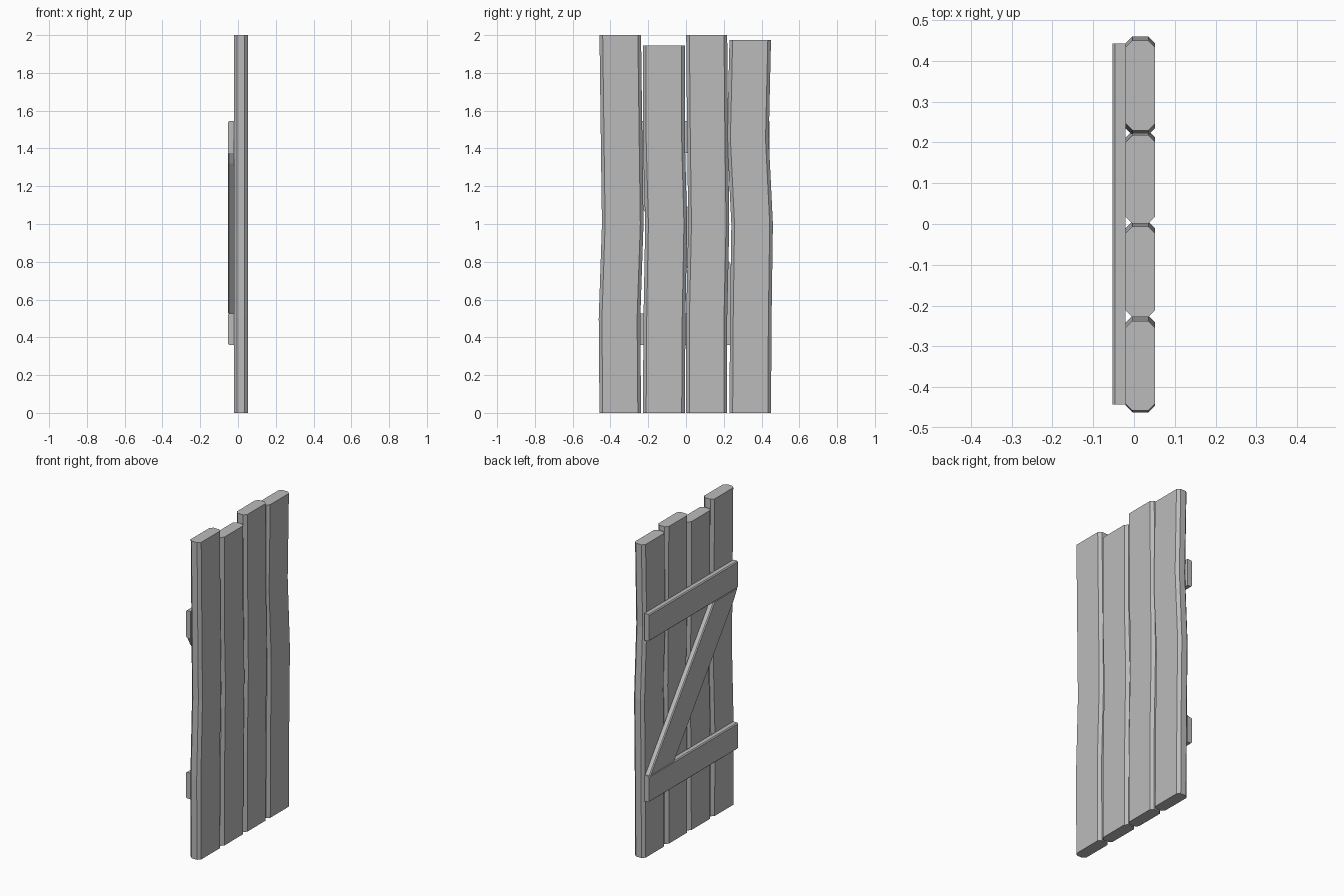
import bpy
import bmesh

cube = bpy.data.objects.get("Cube")
if cube:
    bpy.data.objects.remove(cube, do_unlink=True)

grey = bpy.data.materials.new("plain_grey")
grey.use_nodes = True
colour = (0.5, 0.5, 0.5, 1)
grey.diffuse_color = colour
grey.node_tree.nodes["Principled BSDF"].inputs["Base Color"].default_value = colour


def loft(name, rings):
    """Skin a stack of matching closed rings and cap both ends."""
    bm = bmesh.new()
    loops = [[bm.verts.new(p) for p in ring] for ring in rings]
    n = len(loops[0])
    for a, b in zip(loops, loops[1:]):
        for i in range(n):
            j = (i + 1) % n
            bm.faces.new((a[i], a[j], b[j], b[i]))
    bm.faces.new(loops[0])
    bm.faces.new(loops[-1])
    bmesh.ops.recalc_face_normals(bm, faces=bm.faces)
    mesh = bpy.data.meshes.new(name)
    bm.to_mesh(mesh)
    bm.free()
    mesh.materials.append(grey)
    obj = bpy.data.objects.new(name, mesh)
    bpy.context.collection.objects.link(obj)
    return obj


# Upright planks: chamfered section, swaying sideways along the height
BACK, FACE, CHAMFER = -0.021, 0.052, 0.017


def plank_ring(y0, y1, z):
    c = CHAMFER
    outline = [(BACK, y0 + c), (BACK + c, y0), (FACE - c, y0), (FACE, y0 + c),
               (FACE, y1 - c), (FACE - c, y1), (BACK + c, y1), (BACK, y1 - c)]
    return [(x, y, z) for x, y in outline]


levels = (0, 0.5, 1.0, 1.45)
planks = [
    # left edge, right edge, top, sway at each level and at the top
    (-0.458, -0.238, 2.0, (0, -0.004, 0.013, 0.007, 0)),
    (-0.228, -0.006, 1.945, (0, 0.003, 0.012, 0.0, 0)),
    (0.001, 0.218, 2.0, (0, 0.0, 0.011, 0.005, 0)),
    (0.230, 0.450, 1.975, (0, 0.003, 0.010, -0.012, 0)),
]
for number, (y0, y1, top, sway) in enumerate(planks, 1):
    loft(f"plank_{number}", [plank_ring(y0 + s, y1 + s, z)
                             for z, s in zip(levels + (top,), sway)])

# Battens: long outer edges lightly chamfered
OUT, BEVEL = -0.053, 0.006


def batten_ring(y, low, high, skew=0):
    b = BEVEL
    return [(BACK, y, low), (OUT + b, y, low), (OUT, y - skew, low + b),
            (OUT, y + skew, high - b), (OUT + b, y, high), (BACK, y, high)]


for name, low, high in (("lower_batten", 0.36, 0.525), ("upper_batten", 1.375, 1.545)):
    loft(name, [batten_ring(y, low, high) for y in (-0.443, 0.443)])

# Diagonal brace between the battens, cut level at both ends


def brace_ring(y0, y1, z):
    b = BEVEL
    return [(BACK, y0, z), (OUT + b, y0, z), (OUT, y0 + b, z),
            (OUT, y1 - b, z), (OUT + b, y1, z), (BACK, y1, z)]


loft("diagonal_brace", [brace_ring(0.19, 0.435, 0.525),
                        brace_ring(-0.41, -0.165, 1.32),
                        brace_ring(-0.44, -0.205, 1.375)])
